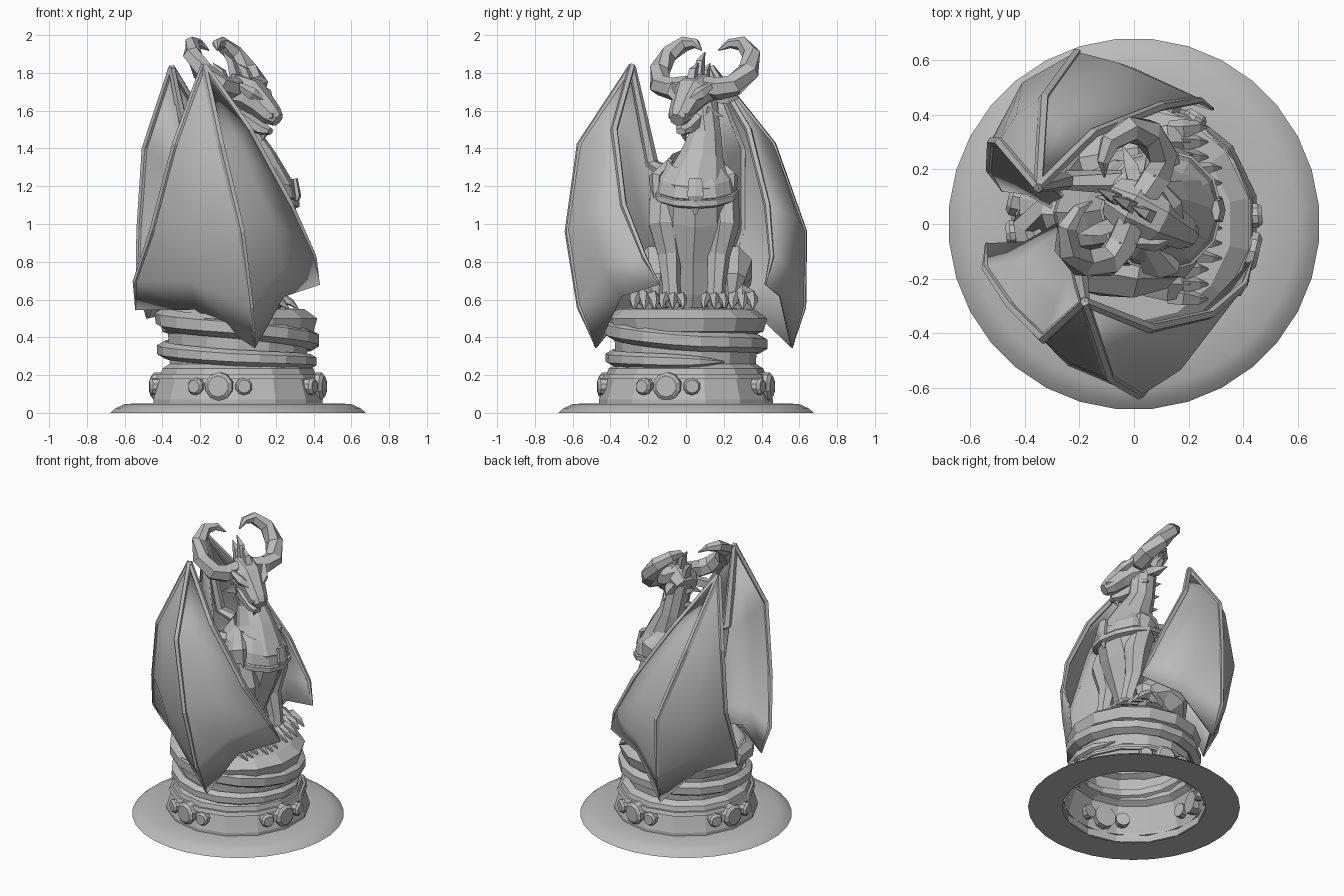
import bpy, bmesh, math
from mathutils import Vector

cube = bpy.data.objects.get("Cube")
if cube:
    bpy.data.objects.remove(cube, do_unlink=True)

stone = bpy.data.materials.new("grey_stone")
stone.use_nodes = True
grey = (0.5, 0.5, 0.5, 1)
stone.diffuse_color = grey
stone.node_tree.nodes["Principled BSDF"].inputs["Base Color"].default_value = grey


def finish(name, bm, smooth=0):
    bmesh.ops.recalc_face_normals(bm, faces=bm.faces)
    mesh = bpy.data.meshes.new(name)
    bm.to_mesh(mesh)
    bm.free()
    mesh.materials.append(stone)
    obj = bpy.data.objects.new(name, mesh)
    bpy.context.collection.objects.link(obj)
    if smooth:
        bpy.ops.object.select_all(action="DESELECT")
        obj.select_set(True)
        bpy.context.view_layer.objects.active = obj
        bpy.ops.object.shade_smooth_by_angle(angle=math.radians(smooth))
    return obj


def skin(bm, rings, closed=True):
    for a, b in zip(rings, rings[1:]):
        for i in range(len(a) if closed else len(a) - 1):
            j = (i + 1) % len(a)
            bm.faces.new((a[i], a[j], b[j], b[i]))


def tube(name, points, radii, sides=6, up=(0, 0, 1), squash=1):
    """Loft rings along a path; squash scales the rings along the up direction."""
    bm, rings = bmesh.new(), []
    pts = [Vector(p) for p in points]
    for k, (p, r) in enumerate(zip(pts, radii)):
        along = (pts[min(k + 1, len(pts) - 1)] - pts[max(k - 1, 0)]).normalized()
        side = along.cross(Vector(up)).normalized()
        lift = side.cross(along) * squash
        angles = [math.tau * (i + 0.5) / sides for i in range(sides)]
        rings.append([bm.verts.new(p + r * (math.cos(a) * side + math.sin(a) * lift)) for a in angles])
    skin(bm, rings)
    bm.faces.new(rings[0])
    bm.faces.new(rings[-1])
    return finish(name, bm)


def lathe(name, profile, sides, smooth=0):
    bm = bmesh.new()
    rings = []
    for r, z in profile:
        angles = [math.tau * (i + 0.5) / sides for i in range(sides)]
        rings.append([bm.verts.new((r * math.cos(a), r * math.sin(a), z)) for a in angles])
    skin(bm, rings)
    bmesh.ops.remove_doubles(bm, verts=bm.verts, dist=0.0005)
    return finish(name, bm, smooth)


# Plinth: flared foot, hollow drum and top slab
lathe("base_disc", [(0.46, 0), (0.68, 0), (0.65, 0.025), (0.6, 0.048), (0.45, 0.05)], 32, 40)
lathe("pedestal", [(0.46, 0), (0.46, 0.07), (0.45, 0.1), (0.41, 0.235), (0.37, 0.26), (0.38, 0.42),
                   (0.41, 0.43), (0.43, 0.5), (0.36, 0.55), (0, 0.56)], 14)
lathe("pedestal_band", [(0.43, 0.18), (0.445, 0.18), (0.435, 0.205), (0.42, 0.205)], 14)

# Four groups of three round medallions
for group in range(4):
    for step, size in ((-1, 0.046), (0, 0.075), (1, 0.046)):
        a = math.radians(group * 90 - 13 + step * 17)
        out = Vector((math.cos(a), math.sin(a), 0))
        place = Vector((0, 0, 0.14))
        tube("medallion", [place + out * d for d in (0.4, 0.455, 0.47)], (size, size, size * 0.75), 10)

# Tail wound round the drum, tapering to a point
heights = (0.5, 0.45, 0.38, 0.365, 0.335, 0.29, 0.27, 0.27)
path, radii = [(-0.15, 0.02, 0.62), (-0.3, 0.04, 0.58)], [0.13, 0.085]
for i in range(28):
    t = i / 27 * 6.35
    k = int(t)
    z = heights[k] + (heights[k + 1] - heights[k]) * (t - k)
    a = math.pi + t * math.pi / 2
    path.append((0.39 * math.cos(a), 0.39 * math.sin(a), z))
    radii.append(0.06 - 0.022 * i / 27 if i < 26 else 0.025 * (27 - i) + 0.004)
tube("tail", path, radii, 6)

# Torso and neck
tube("body", [(-0.12, 0.03, 0.55), (-0.08, 0.04, 0.7), (0, 0.04, 0.87), (0.07, 0.05, 1.05), (0.12, 0.05, 1.2),
              (0.08, 0.08, 1.34), (0.03, 0.1, 1.47), (-0.01, 0.08, 1.68)],
     (0.19, 0.22, 0.2, 0.2, 0.19, 0.125, 0.09, 0.085), 10, up=(1, 0, 0))

# Harness: draped collar with a rolled hem and a small pendant
for name, drape in (("collar", ((0.14, 0.14), (0.2, 0.06), (0.215, -0.01), (0.19, -0.03))),
                    ("collar_hem", ((0.2, -0.01), (0.225, -0.02), (0.225, -0.05), (0.195, -0.06)))):
    bm, rings = bmesh.new(), []
    for grow, drop in drape:
        ring = []
        for i in range(12):
            x, y = math.cos(math.tau * i / 12), math.sin(math.tau * i / 12)
            ring.append(bm.verts.new((0.1 + grow * x, 0.05 + grow * 1.02 * y, 1.2 + drop - 0.06 * x)))
        rings.append(ring)
    skin(bm, rings + rings[:1])
    finish(name, bm)
tube("pendant", [(0.3, 0.05, 1.24), (0.315, 0.05, 1.15), (0.29, 0.05, 1.05)], (0.04, 0.05, 0.01), 6, (1, 0, 0), 0.4)

# Legs, feet, claws and shoulder plates
for s in (-1, 1):
    def at(x, y, z):
        return (x, 0.04 + s * y, z)

    tube("front_leg", [at(0.1, 0.15, 1.15), at(0.15, 0.16, 1), at(0.14, 0.13, 0.84), at(0.18, 0.12, 0.68),
                       at(0.19, 0.11, 0.56)], (0.09, 0.085, 0.065, 0.05, 0.055), 7, (1, 0, 0))
    tube("thigh", [at(-0.2, 0.13, 0.62), at(-0.12, 0.17, 0.72), at(0.01, 0.19, 0.76), at(0.1, 0.2, 0.7),
                   at(0.12, 0.2, 0.58)], (0.07, 0.14, 0.13, 0.08, 0.03), 8)
    tube("shoulder_plate", [at(0.05, 0.12, 1.32), at(0.1, 0.2, 1.24), at(0.13, 0.2, 1.1)],
         (0.05, 0.08, 0.04), 6, (0, s, 0), 0.5)
    for kind, x, y, size in (("front", 0.17, 0.11, 0.9), ("hind", 0.12, 0.26, 1.1)):
        tube(kind + "_foot", [at(x - 0.08, y, 0.59), at(x, y, 0.61), at(x + 0.07, y, 0.58)],
             [size * r for r in (0.045, 0.065, 0.045)], 6)
        for toe in (-1, 0, 1):
            ty = y + toe * 0.045
            tube(kind + "_toe", [at(x + 0.01, ty, 0.59), at(x + 0.06, ty, 0.61),
                                 at(x + 0.11, ty + toe * 0.01, 0.585), at(x + 0.15, ty + toe * 0.01, 0.55)],
                 [size * r for r in (0.03, 0.035, 0.022, 0.004)], 5)

# Head, turned a little aside from the chest; placed by forward, left and height
forward = Vector((0.89, -0.454, 0))
left = Vector((0.454, 0.89, 0))


def head(f, l, z):
    return Vector((0.02, 0.05, z)) + forward * f + left * l


tube("skull", [head(*p) for p in ((-0.1, 0, 1.66), (-0.02, 0, 1.7), (0.06, 0, 1.68), (0.12, 0, 1.63),
                                  (0.18, 0, 1.575), (0.215, 0, 1.55))],
     (0.08, 0.115, 0.105, 0.08, 0.065, 0.042), 8, squash=0.9)
tube("lower_jaw", [head(*p) for p in ((-0.03, 0, 1.6), (0.06, 0, 1.54), (0.13, 0, 1.5), (0.17, 0, 1.49))],
     (0.085, 0.07, 0.052, 0.03), 6, squash=0.65)
tube("chin_spike", [head(0.14, 0, 1.49), head(0.12, 0, 1.44)], (0.025, 0.003), 4, forward)
for f, z, size in ((0.05, 1.76, 0.09), (-0.03, 1.78, 0.13), (-0.09, 1.74, 0.11)):
    tube("crest_spike", [head(f, 0, z - 0.03), head(f - 0.03, 0, z + size * 0.6), head(f - 0.08, 0, z + size)],
         (0.035, 0.025, 0.003), 4, left)
for i in range(4):
    x, z = -0.08 + 0.015 * i, 1.62 - 0.1 * i
    tube("neck_spike", [(x + 0.03, 0.09, z), (x - 0.06, 0.1, z + 0.04)], (0.035, 0.003), 4)

for s in (-1, 1):
    # Thick horn sweeping out, back and up, with the tip curling in
    tube("horn", [head(f, s * l, z) for f, l, z in (
        (-0.01, 0.05, 1.73), (0, 0.14, 1.715), (-0.02, 0.22, 1.735), (-0.1, 0.265, 1.81), (-0.17, 0.245, 1.9),
        (-0.21, 0.17, 1.955), (-0.2, 0.1, 1.955), (-0.17, 0.05, 1.92))],
         (0.055, 0.06, 0.06, 0.057, 0.05, 0.04, 0.025, 0.004), 6, (0.1, 0.1, 1))
    # Brow, nostril, ear and cheek spikes
    tube("brow", [head(0.15, s * 0.03, 1.65), head(0.1, s * 0.08, 1.69), head(-0.01, s * 0.14, 1.77)],
         (0.018, 0.035, 0.004), 5)
    tube("nostril", [head(0.17, s * 0.035, 1.58), head(0.21, s * 0.04, 1.57)], (0.03, 0.018), 5)
    tube("ear", [head(-0.05, s * 0.07, 1.67), head(-0.1, s * 0.13, 1.66), head(-0.16, s * 0.18, 1.67)],
         (0.035, 0.035, 0.003), 4, forward)
    tube("cheek_spike", [head(0.02, s * 0.07, 1.6), head(-0.05, s * 0.14, 1.57)], (0.035, 0.003), 4)


# Wings: membrane hung on long fingers that meet at the wrist
def spread(p, grow):
    return Vector((p.x * grow, p.y * grow, p.z))


def with_hook(upper, mid, tip):
    return [upper, mid, spread(mid.lerp(tip, 0.65), 1.07), tip]


def wing(name, wrist, fingers, shoulder, elbow):
    wrist = Vector(wrist)
    bones = [[Vector(p) for p in f] for f in fingers]
    columns = []
    for a, b in zip(bones, bones[1:]):
        upper, mid, tip = [(p + q) / 2 for p, q in zip(a, b)]
        columns += [with_hook(*a), with_hook(spread(upper, 1.04), spread(mid, 1.11), tip.lerp(mid, 0.2))]
    columns.append(with_hook(*bones[-1]))
    bm = bmesh.new()
    top = bm.verts.new(wrist)
    rows = [[bm.verts.new(col[r]) for col in columns] for r in range(4)]
    for a, b in zip(rows[0], rows[0][1:]):
        bm.faces.new((top, b, a))
    skin(bm, rows[::-1], closed=False)
    sheet = finish(name + "_membrane", bm, 35)
    thick = sheet.modifiers.new("thickness", "SOLIDIFY")
    thick.thickness = 0.012
    thick.offset = 0
    for col in columns[:-1:2]:
        tube(name + "_finger", [wrist + Vector((0, 0, 0.01))] + col,
             (0.018, 0.02, 0.018, 0.014, 0.004), 5, (0.9, 0.4, 0.1))
    tube(name + "_arm", [shoulder, elbow, wrist], (0.05, 0.035, 0.02), 6, (0.9, 0.4, 0.1))


wing("right_wing", (-0.18, -0.285, 1.83), (
    ((0.06, -0.38, 1.5), (0.28, -0.33, 1.1), (0.43, -0.14, 0.68)),
    ((-0.09, -0.56, 1.42), (0.02, -0.625, 0.96), (0.09, -0.475, 0.345)),
    ((-0.33, -0.42, 1.42), (-0.45, -0.3, 0.97), (-0.54, -0.07, 0.545)),
    ((-0.22, -0.16, 1.28), (-0.22, -0.1, 1), (-0.28, 0, 0.72))),
    (0, -0.07, 1.25), (-0.2, -0.18, 1.32))
wing("left_wing", (-0.35, 0.135, 1.82), (
    ((-0.15, 0.33, 1.5), (0.1, 0.43, 1.1), (0.29, 0.42, 0.68)),
    ((-0.33, 0.46, 1.42), (-0.21, 0.625, 0.96), (-0.19, 0.56, 0.345)),
    ((-0.49, 0.3, 1.4), (-0.52, 0.3, 0.97), (-0.48, 0.12, 0.5)),
    ((-0.28, 0.12, 1.28), (-0.26, 0.1, 1), (-0.3, 0.06, 0.72))),
    (0, 0.15, 1.25), (-0.25, 0.16, 1.32))
